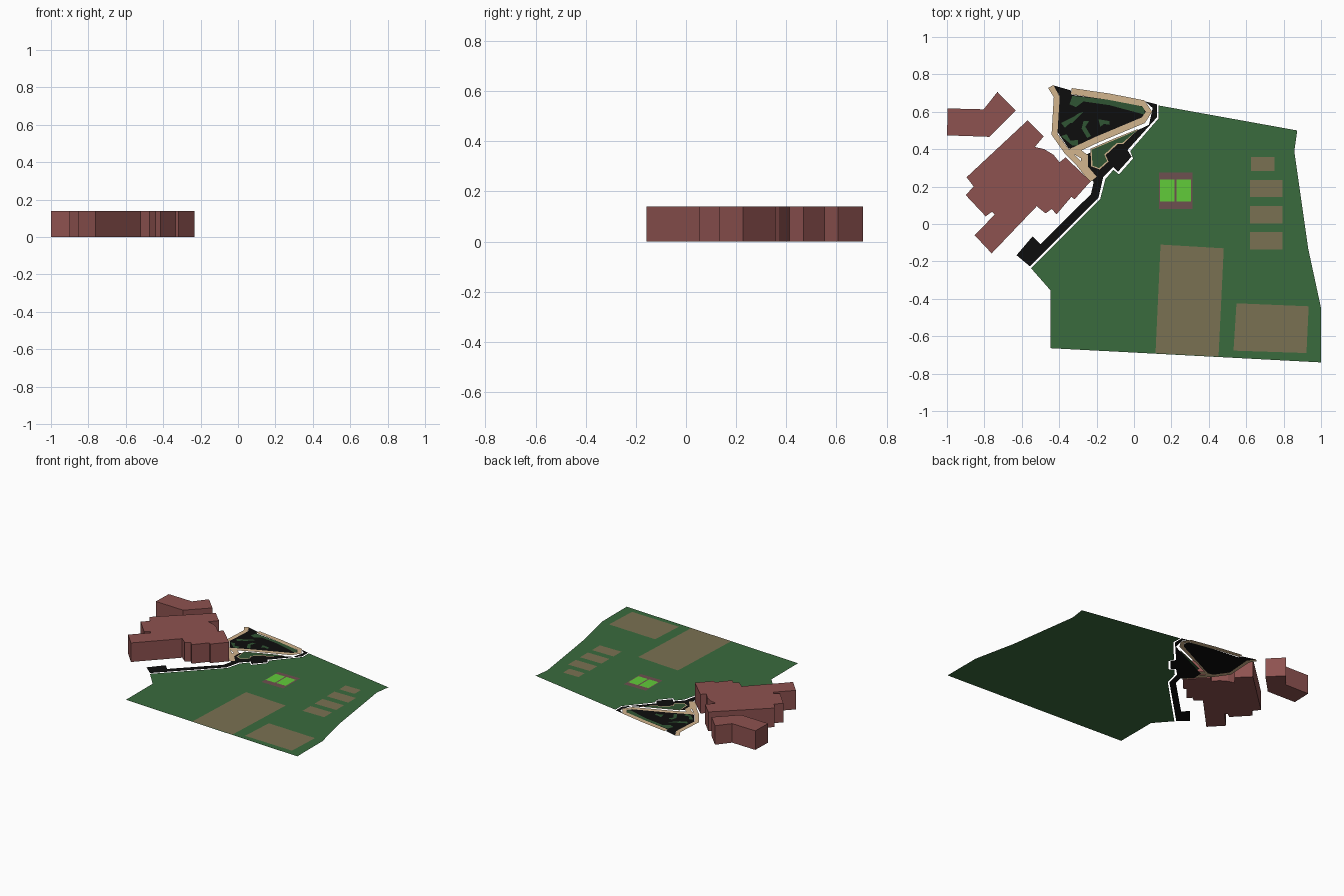
import bpy, bmesh
from mathutils import Vector

if "Cube" in bpy.data.objects:
    bpy.data.objects.remove(bpy.data.objects["Cube"])


def material(name, rgb):
    m = bpy.data.materials.new(name)
    m.diffuse_color = (*rgb, 1)
    m.use_nodes = True
    m.node_tree.nodes["Principled BSDF"].inputs["Base Color"].default_value = m.diffuse_color
    return m


BRICK = material("brick", (0.27, 0.085, 0.08))
GRASS = material("grass", (0.042, 0.147, 0.048))
SHRUB = material("shrub", (0.03, 0.09, 0.033))
ASPHALT = material("asphalt", (0.004, 0.004, 0.004))
PAVING = material("paving", (0.65, 0.46, 0.27))
DIRT = material("dirt", (0.195, 0.165, 0.084))
COURT = material("court", (0.12, 0.6, 0.042))
CLAY = material("clay", (0.155, 0.08, 0.08))


def finish(name, bm, mat):
    me = bpy.data.meshes.new(name)
    bm.to_mesh(me)
    bm.free()
    me.materials.append(mat)
    ob = bpy.data.objects.new(name, me)
    bpy.context.collection.objects.link(ob)
    return ob


def slab(name, pts, mat, z=0.0, height=0.0):
    """Flat outline, extruded to a closed block when height is given."""
    bm = bmesh.new()
    f = bm.faces.new([bm.verts.new((x, y, z)) for x, y in pts])
    f.normal_update()
    if f.normal.z < 0:
        f.normal_flip()
    if height:
        base = f.copy()
        base.normal_flip()
        bmesh.ops.delete(bm, geom=[f], context='FACES_ONLY')
        r = bmesh.ops.extrude_face_region(bm, geom=[base], use_keep_orig=True)
        bmesh.ops.translate(bm, vec=(0, 0, height),
                            verts=[v for v in r['geom'] if isinstance(v, bmesh.types.BMVert)])
        bmesh.ops.recalc_face_normals(bm, faces=bm.faces)
    return finish(name, bm, mat)


def rect(name, x0, y0, x1, y1, mat, z):
    return slab(name, [(x0, y0), (x1, y0), (x1, y1), (x0, y1)], mat, z)


def ribbon(name, pts, width, mat, z, closed=False):
    """Flat strip of constant width along a path."""
    bm = bmesh.new()
    p = [Vector(q) for q in pts]
    n = len(p)
    rows = []
    for i in range(n):
        a = p[i - 1] if (closed or i) else p[i]
        b = p[(i + 1) % n] if (closed or i < n - 1) else p[i]
        t = (b - a).normalized()
        o = Vector((-t.y, t.x)) * width / 2
        rows.append([bm.verts.new((*(p[i] + s * o), z)) for s in (1, -1)])
    for i in range(n if closed else n - 1):
        a, b = rows[i], rows[(i + 1) % n]
        bm.faces.new((a[0], a[1], b[1], b[0]))
    return finish(name, bm, mat)


# Buildings
slab("small_building", [(-1, .474), (-.772, .466), (-.633, .607), (-.73, .706),
                        (-.804, .613), (-.996, .618)], BRICK, 0, .14)
slab("main_building", [
    (-.895, .25), (-.569, .554), (-.483, .468), (-.53, .412), (-.48, .4), (-.43, .37),
    (-.398, .33), (-.366, .356), (-.232, .228), (-.318, .132), (-.335, .145), (-.414, .052),
    (-.44, .08), (-.473, .057), (-.52, .095), (-.761, -.157), (-.852, -.06), (-.745, .05),
    (-.76, .065), (-.793, .041), (-.9, .155), (-.857, .2)], BRICK, 0, .14)

# Main field
slab("field", [
    (.13, .634), (.873, .5), (.857, .388), (.932, -.135), (1, -.45), (1, -.74),
    (-.446, -.664), (-.446, -.355), (-.55, -.237), (-.18, .135), (-.153, .24), (-.11, .29),
    (-.08, .265), (-.005, .35), (-.02, .39), (.132, .565)], GRASS)

# Road with side block, and parking lot
slab("road", [
    (.122, .64), (.122, .57), (-.035, .395), (-.013, .36), (-.085, .28), (-.11, .305),
    (-.165, .25), (-.19, .14), (-.557, -.226), (-.628, -.167), (-.542, -.066), (-.5, -.108),
    (-.23, .16), (-.215, .225), (-.28, .29), (-.28, .36), (.08, .53), (.1, .62), (.06, .655)],
    ASPHALT)
slab("parking_lot", [
    (-.435, .742), (-.34, .715), (-.33, .69), (-.13, .665), (.05, .63), (.065, .6), (.04, .565),
    (-.31, .395), (-.35, .405), (-.415, .5), (-.4, .69)], ASPHALT)

# Paved walkways
ribbon("lot_walkway_side", [(-.445, .735), (-.413, .68), (-.425, .48), (-.36, .39),
                            (-.3, .33), (-.225, .235)], .032, PAVING, .002)
ribbon("lot_walkway_loop", [(-.36, .375), (-.2, .45), (.05, .555), (.08, .6),
                            (.05, .645), (-.13, .68), (-.335, .71)], .034, PAVING, .003)
ribbon("inner_walkway", [(-.31, .39), (-.265, .36), (-.265, .3), (-.215, .24)],
       .04, PAVING, .002)

# Planted islands
slab("hedge_wedge", [(-.33, .685), (-.1, .66), (.055, .625), (.055, .585), (-.13, .635),
                     (-.27, .655), (-.31, .625), (-.345, .64)], SHRUB, .003)
island = [(.02, .505), (-.1, .455), (-.23, .4), (-.225, .31), (-.185, .295),
          (-.14, .335), (-.155, .37), (-.09, .43), (-.06, .43)]
slab("planted_island", island, SHRUB, .003)
ribbon("island_kerb", island, .008, PAVING, .004, closed=True)
for i, pts in enumerate([
        [(-.39, .54), (-.33, .54), (-.27, .6), (-.3, .59), (-.34, .56), (-.37, .515)],
        [(-.39, .47), (-.33, .42), (-.3, .42), (-.3, .45), (-.34, .445), (-.36, .48)],
        [(-.28, .51), (-.25, .46), (-.23, .47), (-.26, .52), (-.24, .55), (-.27, .55)],
        [(-.19, .56), (-.13, .55), (-.13, .53), (-.16, .535), (-.18, .52)]]):
    slab(f"lot_shrub_{i}", pts, SHRUB, .003)

# Twin courts
rect("court_surround", .135, .08, .312, .275, CLAY, .002)
for i, x in enumerate((.14, .227)):
    rect(f"court_{i}", x, .12, x + .077, .237, COURT, .004)

# Dirt plots
for i, (x0, y0, x1, y1) in enumerate([(.625, .283, .75, .357), (.62, .145, .795, .235),
                                      (.62, .004, .795, .095), (.62, -.135, .795, -.043)]):
    rect(f"small_plot_{i}", x0, y0, x1, y1, DIRT, .002)
slab("large_plot", [(.142, -.11), (.48, -.13), (.452, -.708), (.115, -.69)], DIRT, .002)
slab("corner_plot", [(.548, -.424), (.934, -.44), (.922, -.69), (.532, -.677)], DIRT, .002)
